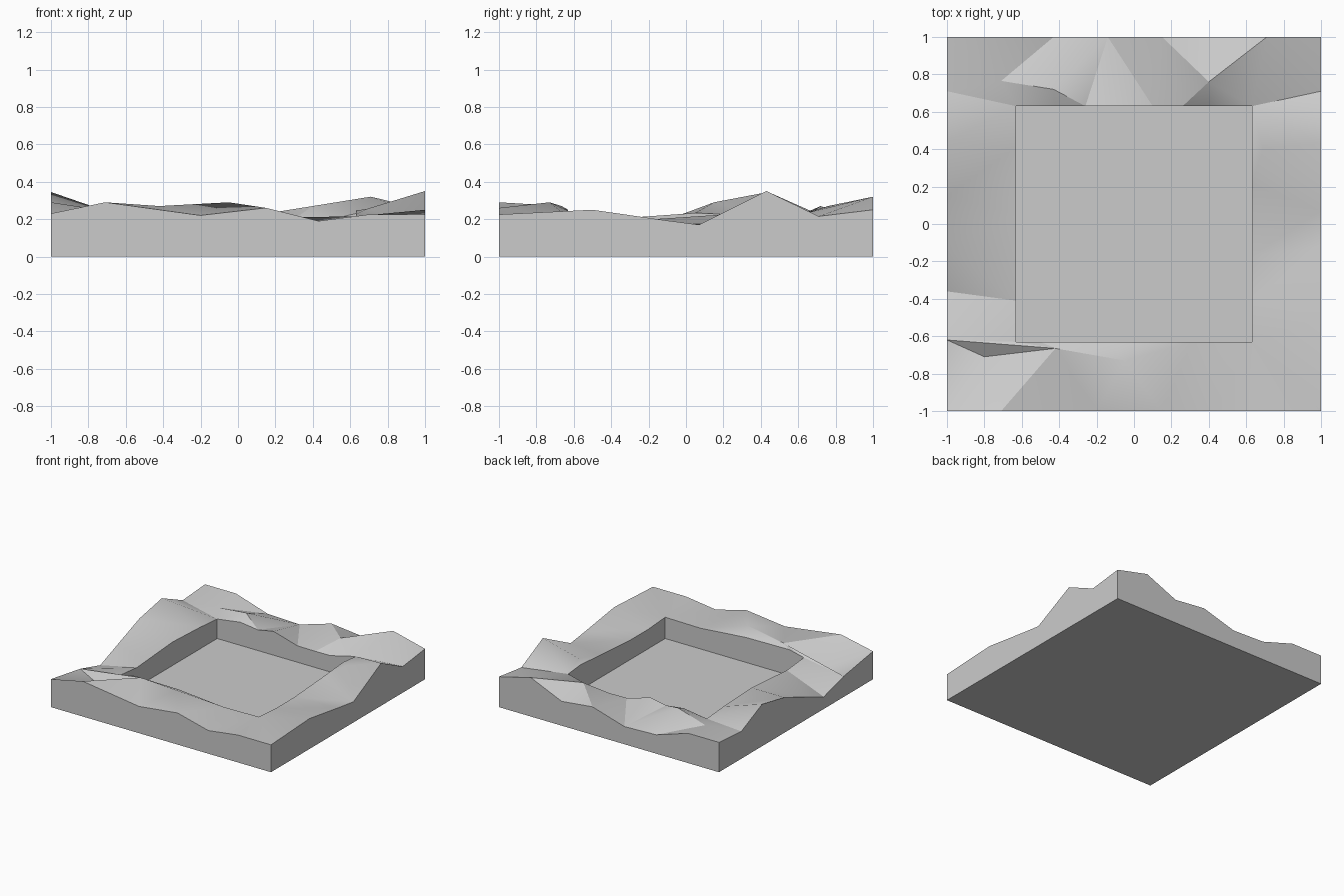
import bpy
import bmesh
from mathutils import Vector
from mathutils.geometry import delaunay_2d_cdt

cube = bpy.data.objects.get("Cube")
if cube:
    bpy.data.objects.remove(cube)

stone = bpy.data.materials.new("stone grey")
stone.use_nodes = True
GREY = (0.6, 0.6, 0.6, 1)
stone.diffuse_color = GREY
stone.node_tree.nodes["Principled BSDF"].inputs["Base Color"].default_value = GREY

R = 0.63        # half width of the square recess
FLOOR = 0.04    # height of the recess floor


def ring(half, front, right, back, left):
    """Join four (position, height) edge profiles into one closed loop."""
    pts = [Vector((a, -half, z)) for a, z in front]
    pts += [Vector((half, a, z)) for a, z in right]
    pts += [Vector((a, half, z)) for a, z in back]
    pts += [Vector((-half, a, z)) for a, z in left]
    return pts


# Outer skyline, anticlockwise from the front left corner
outer = ring(
    1,
    [(-1, .23), (-.71, .29), (-.2, .22), (.15, .26), (.43, .19), (.7, .225)],
    [(-1, .225), (-.5, .25), (-.12, .195), (.07, .17), (.43, .35), (.71, .215)],
    [(1, .25), (.71, .32), (.43, .2), (.15, .23), (-.14, .145), (-.43, .155), (-.72, .245)],
    [(1, .245), (.71, .225), (.44, .345), (.15, .29), (-.12, .19), (-.36, .1), (-.62, .17)],
)

# Rim of the recess
inner = ring(
    R,
    [(-R, .22), (-.5, .25), (-.1, .245), (.31, .21)],
    [(-R, .215), (-.41, .2), (-.17, .2), (.21, .225), (.47, .245)],
    [(R, .23), (.4, .175), (.26, .173), (.1, .175), (-.12, .236), (-.26, .21), (-.42, .23)],
    [(R, .2), (.41, .217), (.05, .233), (-.41, .2)],
)

# Peaks and gullies between skyline and rim
peaks = [Vector(p) for p in (
    (-.71, .765, .22), (-.43, .72, .27), (.4, .76, .27), (.69, .405, .255),
    (-.8, -.71, .15), (-.42, -.665, .27), (-.05, -.73, .29))]


def loop_edges(start, count):
    return [(start + i, start + (i + 1) % count) for i in range(count)]


# Triangulate the landscape around the recess
points = outer + inner + peaks
n, m = len(outer), len(inner)
base = n + m
gully = [(n - 1, base + 4), (base + 4, base + 5), (n - 1, base + 5)]
edges = loop_edges(0, n) + loop_edges(n, m) + gully
flat, _, tris, origin, _, _ = delaunay_2d_cdt(
    [p.xy for p in points], edges, [], 0, 0.0001)

bm = bmesh.new()
verts = [bm.verts.new((p.x, p.y, points[o[0]].z)) for p, o in zip(flat, origin)]
where = {o: verts[i] for i, group in enumerate(origin) for o in group}
for tri in tris:
    mid = sum((verts[i].co for i in tri), Vector()) / 3
    if max(abs(mid.x), abs(mid.y)) > R:
        bm.faces.new([verts[i] for i in tri])


# Drop vertical walls from each loop and close them with a flat face
def drop(start, count, height):
    top = [where[start + i] for i in range(count)]
    low = [bm.verts.new((v.co.x, v.co.y, height)) for v in top]
    for i in range(count):
        j = (i + 1) % count
        bm.faces.new((top[i], low[i], low[j], top[j]))
    bm.faces.new(low)


drop(0, n, 0)
drop(n, m, FLOOR)
bmesh.ops.recalc_face_normals(bm, faces=bm.faces)

mesh = bpy.data.meshes.new("terrain_block")
bm.to_mesh(mesh)
bm.free()
mesh.materials.append(stone)
block = bpy.data.objects.new("terrain_block", mesh)
bpy.context.collection.objects.link(block)
bpy.context.view_layer.objects.active = block
block.select_set(True)
bpy.ops.object.shade_smooth_by_angle(angle=0.5)
